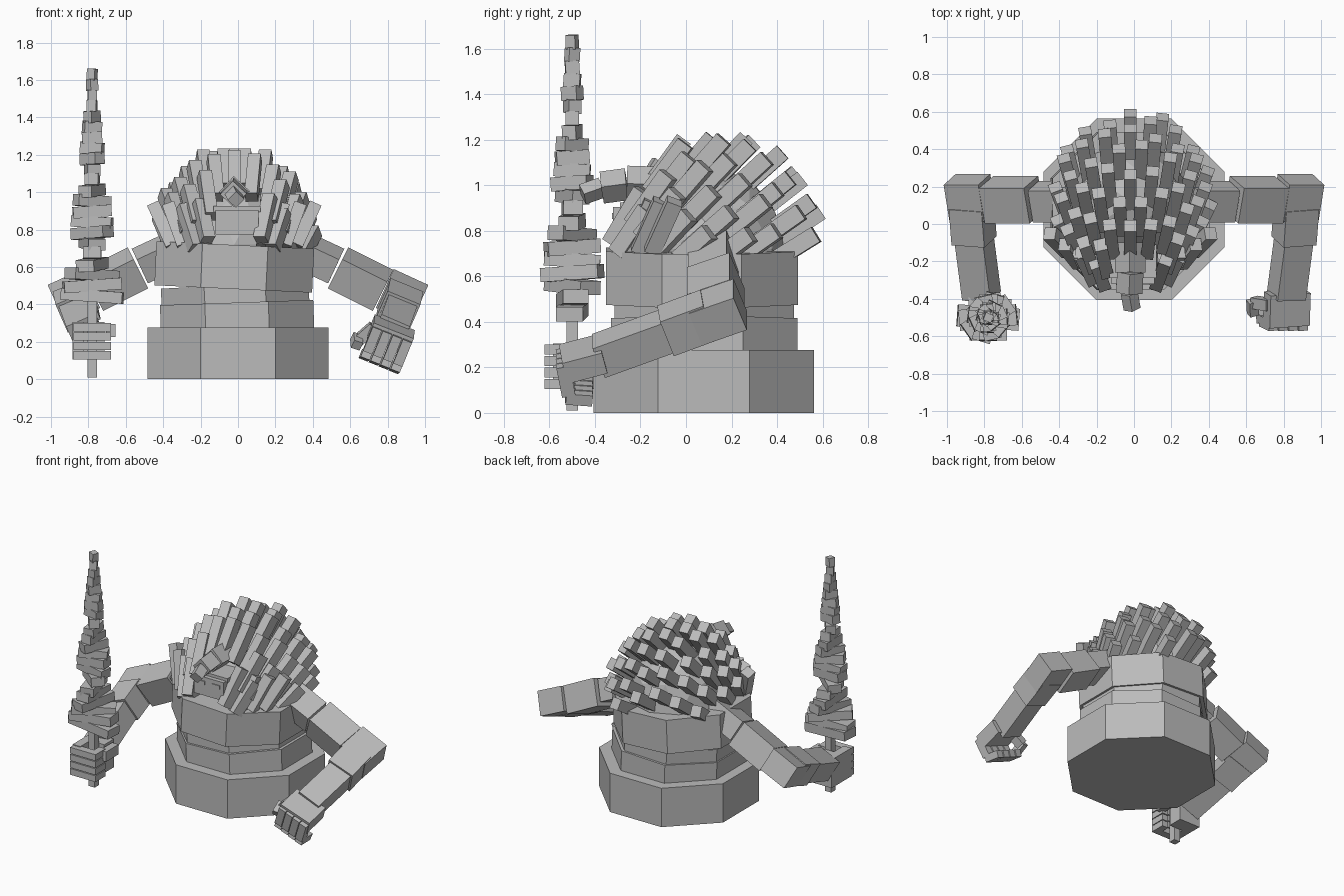
import bpy, bmesh, math
from mathutils import Vector, Matrix

if "Cube" in bpy.data.objects:
    bpy.data.objects.remove(bpy.data.objects["Cube"])

stone = bpy.data.materials.new("stone grey")
stone.use_nodes = True
GREY = (0.5, 0.5, 0.5, 1)
stone.diffuse_color = GREY
stone.node_tree.nodes["Principled BSDF"].inputs["Base Color"].default_value = GREY


def finish(name, bm):
    mesh = bpy.data.meshes.new(name)
    bm.to_mesh(mesh)
    bm.free()
    mesh.materials.append(stone)
    obj = bpy.data.objects.new(name, mesh)
    bpy.context.collection.objects.link(obj)


def add_box(bm, center, size, rot=Matrix.Identity(3)):
    m = Matrix.Translation(center) @ rot.to_4x4() @ Matrix.Diagonal((*size, 1))
    bmesh.ops.create_cube(bm, size=1, matrix=m)


def add_beam(bm, p, q, width, height, up=(0, 0, 1)):
    """Box running from p to q, with its height along up."""
    p, q = Vector(p), Vector(q)
    y = (q - p).normalized()
    x = y.cross(Vector(up)).normalized()
    rot = Matrix((x, y, x.cross(y))).transposed()
    add_box(bm, (p + q) / 2, (width, (q - p).length, height), rot)


def octagon(name, center, apothem, height, tilt=0):
    bm = bmesh.new()
    r = apothem / math.cos(math.pi / 8)
    m = (Matrix.Translation(center) @ Matrix.Rotation(math.radians(tilt), 4, 'Y')
         @ Matrix.Rotation(math.radians(22.5), 4, 'Z'))
    bmesh.ops.create_cone(bm, cap_ends=True, segments=8, radius1=r, radius2=r, depth=height, matrix=m)
    finish(name, bm)


# Stacked body
octagon("base", (0, 0.078, 0.138), 0.485, 0.275)
octagon("lower_waist", (-0.005, 0.08, 0.335), 0.41, 0.15, -2)
octagon("upper_waist", (-0.015, 0.08, 0.44), 0.395, 0.13, -3)
octagon("chest", (-0.02, 0.07, 0.60), 0.422, 0.235, 2.7)

# Head core under the spines
bm = bmesh.new()
bmesh.ops.create_icosphere(bm, subdivisions=2, radius=1, matrix=Matrix.Translation((-0.02, 0.12, 0.72))
                           @ Matrix.Diagonal((0.32, 0.32, 0.36, 1)))
finish("head_core", bm)

# Swept-back spines, in rings around the rear-facing axis
bm = bmesh.new()
el = math.radians(38)
axis = Vector((0, math.cos(el), math.sin(el)))
side = Vector((1, 0, 0))
lift = side.cross(axis)
head = Vector((-0.02, 0.15, 0.71))
for ring, (theta, count) in enumerate([(0, 1), (19, 7), (37, 13), (55, 19), (73, 23), (91, 25), (107, 26)]):
    for i in range(count):
        a = 2 * math.pi * (i + 0.5 * (ring % 2)) / count
        t = math.radians(theta)
        out = side * math.sin(a) + lift * math.cos(a)
        radial = axis * math.cos(t) + out * math.sin(t)
        ft = t * 0.22
        d = axis * math.cos(ft) + out * math.sin(ft)
        wobble = 0.02 * math.sin(i * 2.4 + ring * 1.7)
        tip = head + Vector((radial.x * 0.43, radial.y * 0.46, radial.z * 0.52)) + d * wobble
        root = tip - d * (0.26 + wobble)
        in_face = abs(tip.x) < 0.15 and root.y < -0.25
        if tip.z < 0.78 or in_face or (root.z < 0.69 and root.y < -0.2):
            continue
        add_beam(bm, root, tip, 0.068, 0.075)
finish("head_spines", bm)

# Short upright frill on both sides of the face
bm = bmesh.new()
for s in (-1, 1):
    for x, y, lean in ((0.15, -0.27, 0.03), (0.21, -0.25, 0.05), (0.27, -0.21, 0.08), (0.33, -0.15, 0.1)):
        add_beam(bm, (x * s - 0.02, y, 0.71), ((x + lean) * s - 0.02, y + 0.10, 0.93), 0.068, 0.07, (0, -1, 0))
finish("face_frill", bm)

# Face plate with slit eyes and brow
bm = bmesh.new()
add_box(bm, (-0.005, -0.22, 0.84), (0.23, 0.2, 0.13))
for x in (-0.065, 0.055):
    add_box(bm, (x, -0.322, 0.865), (0.06, 0.008, 0.025))
add_box(bm, (-0.005, -0.2, 0.91), (0.25, 0.18, 0.03))
finish("face", bm)

# Curved horn, diamond in section
bm = bmesh.new()
horn = [(-0.02, -0.10, 1.0), (-0.02, -0.26, 1.005), (-0.025, -0.37, 0.99), (-0.01, -0.455, 0.96)]
for (p, q), w in zip(zip(horn, horn[1:]), (0.115, 0.10, 0.065)):
    add_beam(bm, p, q, w, w, (0.7, 0, 0.75))
finish("horn", bm)

# Arms: shoulder, upper arm, elbow, then forearm pieces
for s, name in ((1, "left_arm"), (-1, "right_arm")):
    bm = bmesh.new()
    up = (0.38 * s, -0.36, 0.86)
    parts = [((0.30, 0.12, 0.71), (0.525, 0.12, 0.605), 0.18, 0.15),
             ((0.535, 0.13, 0.595), (0.775, 0.13, 0.475), 0.20, 0.185),
             ((0.785, 0.14, 0.485), (0.97, 0.14, 0.40), 0.21, 0.165),
             ((0.87, 0.10, 0.43), (0.855, -0.09, 0.36), 0.19, 0.175),
             ((0.855, -0.08, 0.36), (0.815, -0.385, 0.25), 0.165, 0.15)]
    for p, q, w, h in parts:
        add_beam(bm, (p[0] * s, *p[1:]), (q[0] * s, *q[1:]), w, h, up)
    finish(name, bm)

# Left hand: half-open, fingers curled down
bm = bmesh.new()
fwd = Vector((-0.03, -0.95, -0.25)).normalized()
across = Vector((0.92, 0, -0.38)).normalized()
down = across.cross(fwd).normalized()
wrist = Vector((0.82, -0.365, 0.26))


def hand(a, f, d):
    return wrist + across * a + fwd * f + down * d


add_beam(bm, hand(0, 0, 0), hand(0, 0.18, 0), 0.23, 0.10, down)
for i in range(4):
    a = -0.087 + i * 0.058
    add_beam(bm, hand(a, 0.175, -0.03), hand(a, 0.185, 0.11), 0.052, 0.06, fwd)
    add_beam(bm, hand(a, 0.20, 0.12), hand(a, 0.09, 0.16), 0.052, 0.05, down)
add_beam(bm, hand(-0.10, 0.07, 0.0), hand(-0.15, 0.08, 0.10), 0.06, 0.06, fwd)
add_beam(bm, hand(-0.165, 0.07, 0.09), hand(-0.15, 0.15, 0.11), 0.05, 0.05, down)
finish("left_hand", bm)

# Right hand: fist closed on the staff
bm = bmesh.new()
add_box(bm, (-0.80, -0.42, 0.205), (0.17, 0.11, 0.20))
add_box(bm, (-0.855, -0.49, 0.205), (0.06, 0.19, 0.20))
for i in range(4):
    z = 0.128 + i * 0.05
    add_box(bm, (-0.78, -0.595, z), (0.20, 0.055, 0.044))
    add_box(bm, (-0.705, -0.55, z), (0.05, 0.08, 0.044))
add_box(bm, (-0.68, -0.47, 0.26), (0.05, 0.14, 0.07))
finish("right_hand", bm)

# Staff shaft
bm = bmesh.new()
add_box(bm, (-0.78, -0.5, 0.33), (0.05, 0.05, 0.64))
finish("staff_shaft", bm)

# Twisted staff head: slabs that turn and shrink with height
bm = bmesh.new()
N = 22
profile = [(0.42, 0.17), (0.65, 0.125), (0.88, 0.105), (1.1, 0.075), (1.3, 0.053), (1.5, 0.032), (1.67, 0.02)]
for i in range(N):
    z = 0.445 + i * (1.63 - 0.445) / (N - 1)
    for (z0, w0), (z1, w1) in zip(profile, profile[1:]):
        if z0 <= z < z1:
            w = w0 + (w1 - w0) * (z - z0) / (z1 - z0)
    thick = 0.016 + w * 0.26
    turn = math.radians(90 * (z - 0.47) / 0.205)
    turn -= 0.17 * math.sin(4 * turn)
    rot = Matrix.Rotation(turn, 3, 'Z') @ Matrix.Rotation(math.radians(4 * (-1) ** i), 3, 'Y')
    add_box(bm, (-0.78, -0.5, z), (2 * w, 2 * thick, 0.062), rot)
finish("staff_head", bm)
